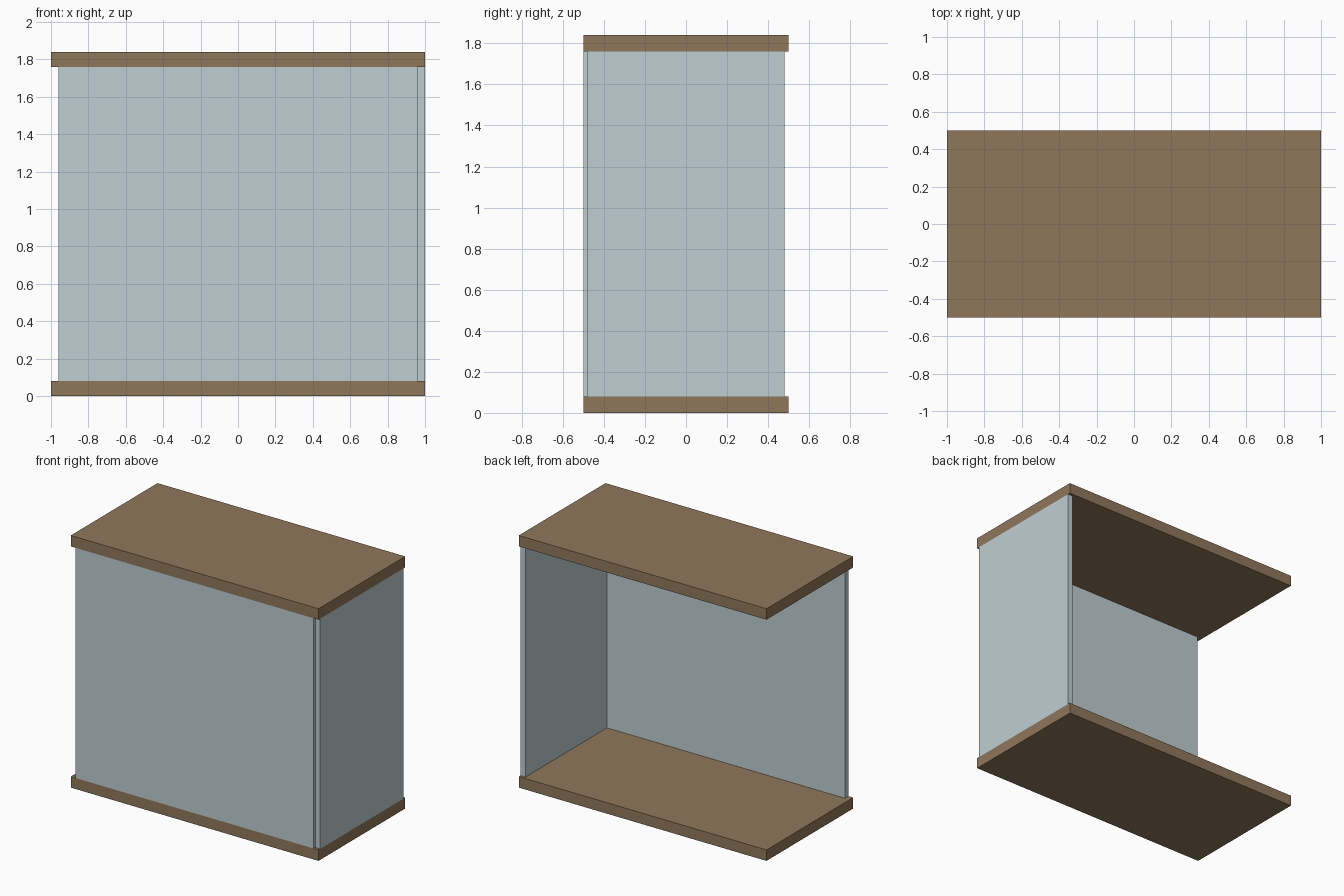
import bpy

if "Cube" in bpy.data.objects:
    bpy.data.objects.remove(bpy.data.objects["Cube"])


def material(name, color):
    mat = bpy.data.materials.new(name)
    mat.diffuse_color = (*color, 1.0)
    mat.use_nodes = True
    mat.node_tree.nodes["Principled BSDF"].inputs["Base Color"].default_value = mat.diffuse_color
    return mat


def box(name, low, high, mat):
    """Axis-aligned box between two opposite corners."""
    center = [(a + b) / 2 for a, b in zip(low, high)]
    bpy.ops.mesh.primitive_cube_add(size=1, location=center)
    obj = bpy.context.object
    obj.name = name
    obj.scale = [b - a for a, b in zip(low, high)]
    bpy.ops.object.transform_apply(location=False, rotation=False, scale=True)
    obj.data.materials.append(mat)
    return obj


wood = material("wood", (0.28, 0.185, 0.105))
glass = material("pale_glass", (0.52, 0.62, 0.65))

SLAB = 0.08      # thickness of base and top
PANE = 0.04      # thickness of the panels
HEIGHT = 1.84

# Base and top slabs
for name, z in (("base_slab", 0.0), ("top_slab", HEIGHT - SLAB)):
    box(name, (-1, -0.5, z), (1, 0.5, z + SLAB), wood)

# Front and right panels, standing between the slabs; back and left stay open
box("front_panel", (-0.96, -0.5, SLAB), (0.96, -0.5 + PANE, HEIGHT - SLAB), glass)
box("right_panel", (1 - PANE, -0.48, SLAB), (1, 0.48, HEIGHT - SLAB), glass)
